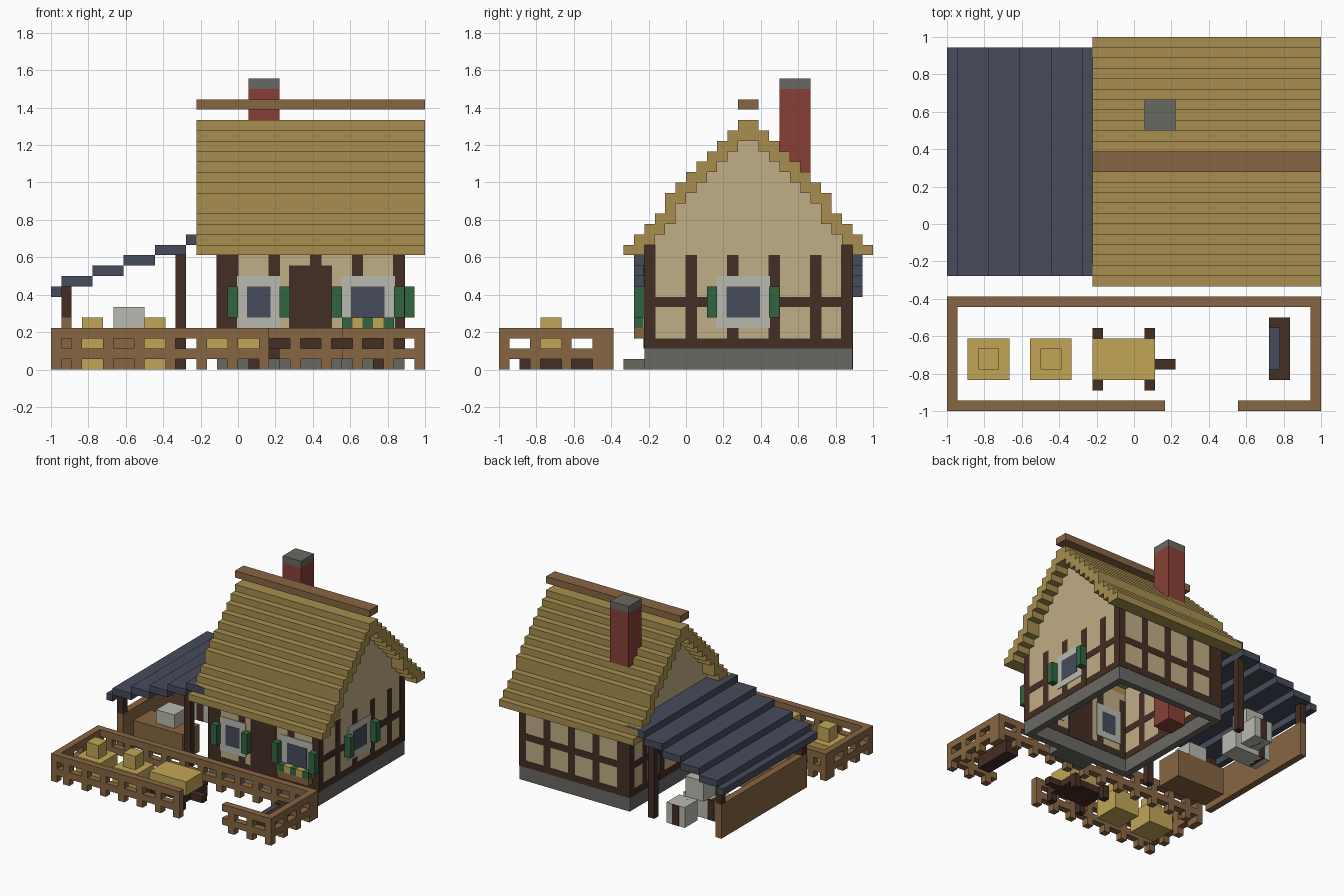
import bpy
import bmesh

if "Cube" in bpy.data.objects:
    bpy.data.objects.remove(bpy.data.objects["Cube"])

U = 1 / 18  # one grid block


def srgb(c):
    return tuple((v / 255 / 12.92) if v < 10 else ((v / 255 + 0.055) / 1.055) ** 2.4 for v in c) + (1,)


def material(name, *rgb):
    m = bpy.data.materials.new(name)
    m.use_nodes = True
    m.diffuse_color = srgb(rgb)
    m.node_tree.nodes["Principled BSDF"].inputs["Base Color"].default_value = srgb(rgb)
    return m


straw = material("straw", 168, 143, 80)
hay = material("hay", 194, 166, 86)
wood = material("wood", 136, 102, 67)
timber = material("dark_timber", 68, 46, 36)
slate = material("slate_blue", 71, 76, 92)
stone = material("stone_grey", 105, 104, 98)
brick = material("brick_red", 135, 64, 54)
green = material("shutter_green", 50, 100, 64)
plaster = material("plaster_beige", 192, 173, 134)
white = material("pale_grey", 186, 186, 176)


def blocks(name, mat, boxes, grow=0.0):
    """One object from boxes (x0, x1, y0, y1, z0, z1) in grid blocks."""
    bm = bmesh.new()
    for x0, x1, y0, y1, z0, z1 in boxes:
        verts = bmesh.ops.create_cube(bm, size=1)["verts"]
        for v in verts:
            v.co = (((x1 if v.co.x > 0 else x0) - 18) * U,
                    ((y1 if v.co.y > 0 else y0) - 18) * U,
                    (z1 if v.co.z > 0 else z0) * U)
            if grow:
                cx, cy = (x0 + x1) / 2 - 18, (y0 + y1) / 2 - 18
                v.co.x += grow * U * (1 if v.co.x > cx * U else -1)
                v.co.y += grow * U * (1 if v.co.y > cy * U else -1)
    mesh = bpy.data.meshes.new(name)
    bm.to_mesh(mesh)
    bm.free()
    mesh.materials.append(mat)
    ob = bpy.data.objects.new(name, mesh)
    bpy.context.collection.objects.link(ob)
    return ob


# Stone foundation ring and door step
blocks("foundation", stone, [(16, 34, 14, 15, 0, 2), (16, 34, 33, 34, 0, 2),
                             (16, 17, 15, 33, 0, 2), (33, 34, 15, 33, 0, 2)])
blocks("door_step", stone, [(22, 28, 12, 14, 0, 1)])


# Stepped roof: (bottom, top) of each column, mirrored about y = 24
def roof_column(i):
    top = i if i < 16 else i + 1
    bottom = 11 if i < 14 else (14 if i == 16 else top - 2)
    return bottom, top


roof, gable = [], []
for i in range(12, 24):
    b, t = roof_column(i)
    for y in (i, 47 - i):
        roof.append((14, 36, y, y + 1, b, t))
        if i >= 15:
            gable += [(x, x + 1, y, y + 1, 2, b) for x in (16, 33)]
blocks("thatched_roof", straw, roof)
blocks("ridge_beam", wood, [(14, 36, 23, 25, 25, 26)])
blocks("gable_walls", plaster, gable)
blocks("long_walls", plaster, [(16, 34, 14, 15, 2, 12), (16, 34, 33, 34, 2, 12)])

# Chimney
blocks("chimney", brick, [(19, 22, 27, 30, 0, 27)])
blocks("chimney_cap", stone, [(19, 22, 27, 30, 27, 28)])

# Timber framing, standing slightly proud of the plaster
corners = [(x, x + 1, y, y + 1, 2, 12) for x in (16, 33) for y in (14, 33)]
blocks("corner_posts", timber, corners + [(17, 18, 14, 15, 2, 11)], 0.06)
studs = [(x, x + 1, y, y + 1, 2, 11) for x in (21, 25, 29) for y in (14, 33)]
studs += [(17, 18, 33, 34, 2, 11)]
studs += [(x, x + 1, y, y + 1, 2, 11) for x in (16, 33) for y in (18, 22, 26, 30)]
blocks("wall_studs", timber, studs, 0.05)
rails = []
for z in (2, 6):
    rails += [(17, 33, 33, 34, z, z + 1)]
    rails += [(x, x + 1, 15, 33, z, z + 1) for x in (16, 33)]
rails += [(17, 33, 14, 15, 2, 3)]
blocks("wall_rails", timber, rails, 0.04)
blocks("front_door", timber, [(23, 27, 14, 15, 2, 10)], 0.07)

# Windows: frame, glass and a pair of shutters
for name, a, b in (("left_front", 28, 33), ("right_front", 18, 22)):
    blocks(name + "_window_frame", white, [(a, b, 14, 15, 4, 9)], 0.09)
    blocks(name + "_window_glass", slate, [(a + 1, b - 1, 14, 15, 5, 8)], 0.12)
    blocks(name + "_shutters", green, [(a - 1, a, 13, 14, 5, 8), (b, b + 1, 13, 14, 5, 8)])
blocks("gable_window_frame", white, [(33, 34, 21, 26, 4, 9)], 0.09)
blocks("gable_window_glass", slate, [(33, 34, 22, 25, 5, 8)], 0.12)
blocks("gable_shutters", green, [(34, 35, 20, 21, 5, 8), (34, 35, 26, 27, 5, 8)])

# Flower box under the left front window
blocks("flower_box", wood, [(28, 33, 13, 14, 3, 4)])
blocks("flower_leaves", green, [(x, x + 1, 13, 14, 4, 5) for x in (28, 30, 32)])
blocks("flowers", hay, [(x, x + 1, 13, 14, 4, 5) for x in (29, 31)])

# Lean-to shed: stepped roof, posts, side wall
steps = [(0, 1), (1, 4), (4, 7), (7, 10), (10, 13), (13, 16)]
blocks("shed_roof", slate, [(a, b, 13, 35, 7 + k, 8 + k) for k, (a, b) in enumerate(steps)])
blocks("shed_posts", timber, [(12, 13, y, y + 1, 0, 11) for y in (14, 33)]
       + [(1, 2, y, y + 1, 5, 8) for y in (14, 33)])
blocks("shed_side_wall", wood, [(1, 2, 14, 34, 0, 5)])

# Shed contents: bench and banded crates
blocks("shed_bench", wood, [(3, 11, 15, 19, 0, 4)])
blocks("bench_sack", white, [(6, 9, 16, 19, 4, 6)])
crates = [(7, 10, 31, 34, 0, 3), (4, 7, 27, 30, 0, 3), (7, 10, 27, 30, 0, 3), (6, 9, 28, 31, 3, 6)]
blocks("crates", white, crates)
blocks("crate_bands", timber, [(x + 1, x + 2, y, y2, z, z2) for x, _, y, y2, z, z2 in crates[:2]], 0.05)


# Yard fence: two rails and regular pickets
def fence(name, start, end, pickets, place):
    parts = [place(start, end, z, z + 1) for z in (1, 3)]
    for i in pickets:
        parts += [place(i, i + 1, z, z + 1) for z in (0, 2)]
    blocks(name, wood, parts)


front = [0] + list(range(2, 36, 3))
fence("back_fence", 0, 36, front, lambda a, b, z, z2: (a, b, 10, 11, z, z2))
fence("front_fence_right", 0, 21, [i for i in front if i < 21],
      lambda a, b, z, z2: (a, b, 0, 1, z, z2))
fence("front_fence_left", 28, 36, [i for i in front if i >= 28],
      lambda a, b, z, z2: (a, b, 0, 1, z, z2))
for side, x in (("right", 0), ("left", 35)):
    fence(side + "_fence", 1, 10, (3, 6, 9), lambda a, b, z, z2: (x, x + 1, a, b, z, z2))

# Two hay stacks
for n, x in (("outer", 2), ("inner", 8)):
    blocks(n + "_hay_stack", hay, [(x, x + 4, 3, 7, 0, 3), (x + 1, x + 3, 4, 6, 3, 5)])

# Hay cart
blocks("cart_bed", timber, [(14, 20, 3, 7, 1, 2), (20, 22, 4, 5, 1, 2)])
blocks("cart_wheels", timber, [(x, x + 1, y, y + 1, 0, 2) for x in (14, 19) for y in (2, 7)])
blocks("cart_hay", hay, [(14, 20, 3, 7, 2, 4)])

# Water trough
blocks("trough", timber, [(31, 33, 3, 9, 0, 1), (32, 33, 3, 9, 1, 2),
                          (31, 32, 3, 4, 1, 2), (31, 32, 8, 9, 1, 2)])
blocks("trough_water", slate, [(31, 32, 4, 8, 1, 1.8)])
